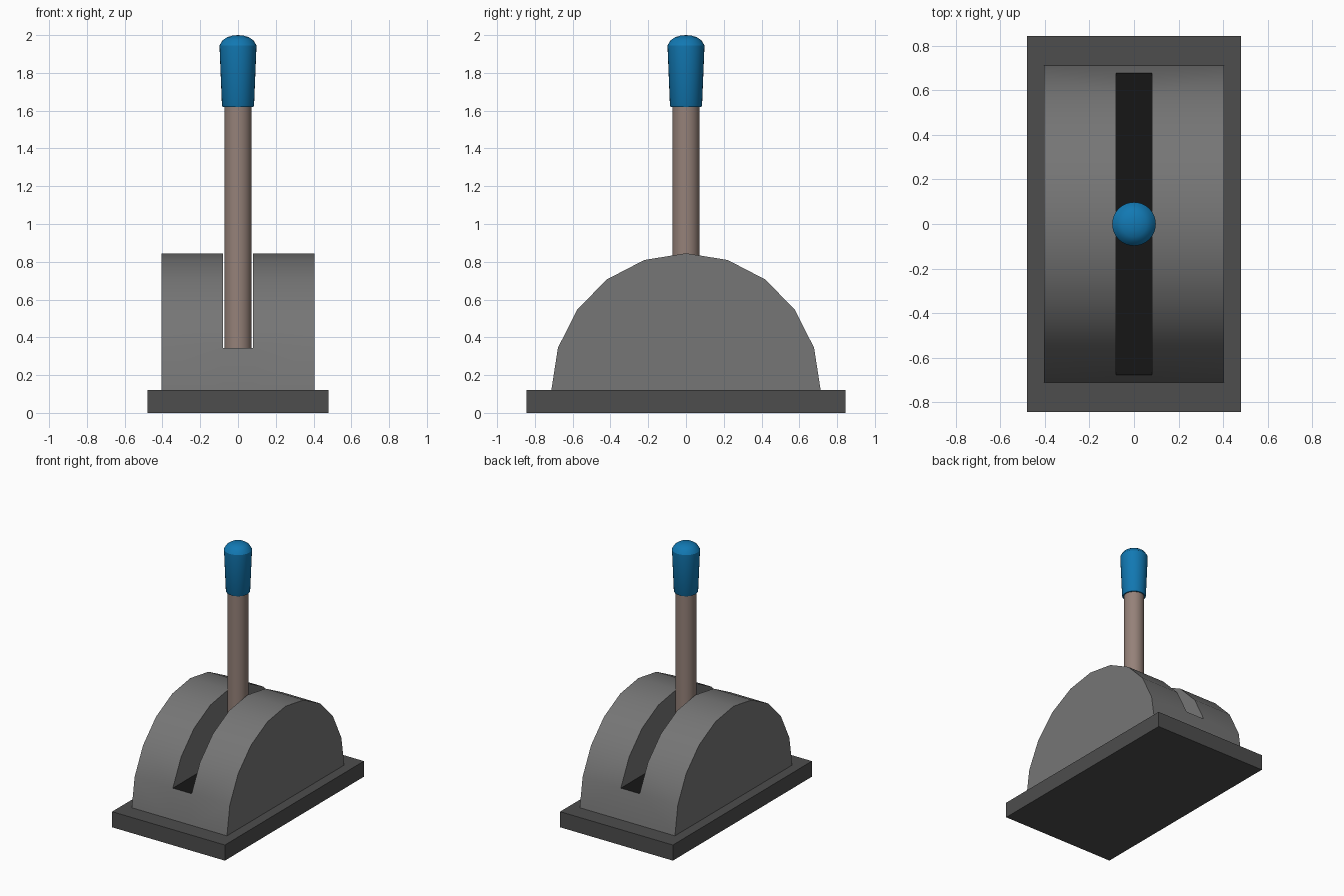
import bpy, bmesh
from math import sin, cos, pi, radians

if "Cube" in bpy.data.objects:
    bpy.data.objects.remove(bpy.data.objects["Cube"])


def material(name, rgb):
    m = bpy.data.materials.new(name)
    m.diffuse_color = (*rgb, 1)
    m.use_nodes = True
    m.node_tree.nodes["Principled BSDF"].inputs["Base Color"].default_value = m.diffuse_color
    return m


def finish(name, bm, *mats):
    bmesh.ops.remove_doubles(bm, verts=bm.verts, dist=1e-5)
    bmesh.ops.recalc_face_normals(bm, faces=bm.faces)
    mesh = bpy.data.meshes.new(name)
    bm.to_mesh(mesh)
    bm.free()
    ob = bpy.data.objects.new(name, mesh)
    bpy.context.collection.objects.link(ob)
    for m in mats:
        mesh.materials.append(m)
    bpy.ops.object.select_all(action='DESELECT')
    ob.select_set(True)
    bpy.context.view_layer.objects.active = ob
    bpy.ops.object.shade_smooth_by_angle(angle=radians(30))
    return ob


def lathe(name, profile, mat, sides=32):
    bm = bmesh.new()
    vs = [bm.verts.new((r, 0, z)) for r, z in profile]
    es = [bm.edges.new(p) for p in zip(vs, vs[1:])]
    bmesh.ops.spin(bm, geom=vs + es, cent=(0, 0, 0), axis=(0, 0, 1),
                   angle=2 * pi, steps=sides)
    return finish(name, bm, mat)


dark = material("dark_grey", (0.075, 0.075, 0.075))
grey = material("mid_grey", (0.18, 0.18, 0.18))
black = material("slot_black", (0.008, 0.008, 0.008))
brown = material("rod_brown", (0.30, 0.22, 0.19))
blue = material("grip_blue", (0.006, 0.19, 0.45))

# Base plate
bm = bmesh.new()
bmesh.ops.create_cube(bm, size=1)
bmesh.ops.scale(bm, vec=(0.96, 1.69, 0.12), verts=bm.verts)
bmesh.ops.translate(bm, vec=(0, 0, 0.06), verts=bm.verts)
finish("base_plate", bm, dark)

# Half-round housing, split by a slot that runs front to back
outer, inner = 0.405, 0.08
arc = [(-0.713 * cos(i * pi / 10), 0.12 + 0.725 * sin(i * pi / 10)) for i in range(11)]
bm = bmesh.new()


def face(points, index=0):
    f = bm.faces.new([bm.verts.new(p) for p in points])
    f.material_index = index


def strip(xa, xb, a, b, index=0):
    face([(xa, *a), (xb, *a), (xb, *b), (xa, *b)], index)


for s in (-1, 1):
    face([(s * outer, *p) for p in arc])             # outer cheek
    face([(s * inner, *p) for p in arc[1:-1]])       # slot wall
    for a, b in zip(arc, arc[1:]):                   # curved top
        strip(s * inner, s * outer, a, b)
    strip(s * inner, s * outer, arc[0], arc[-1])     # underside
for a, b in ((arc[0], arc[1]), (arc[-2], arc[-1]), (arc[0], arc[-1])):
    strip(-inner, inner, a, b)                       # below the slot
strip(-inner, inner, arc[1], arc[-2], 1)             # slot floor
finish("housing", bm, grey, black)

# Lever rod
lathe("lever_rod", [(0, 0.342), (0.072, 0.342), (0.072, 1.64), (0, 1.64)], brown)

# Tapered grip with domed top
lathe("lever_grip", [(0, 1.62), (0.081, 1.62), (0.085, 1.627), (0.098, 1.945),
                     (0.082, 1.972), (0.058, 1.989), (0.03, 1.997), (0, 2.0)], blue)
